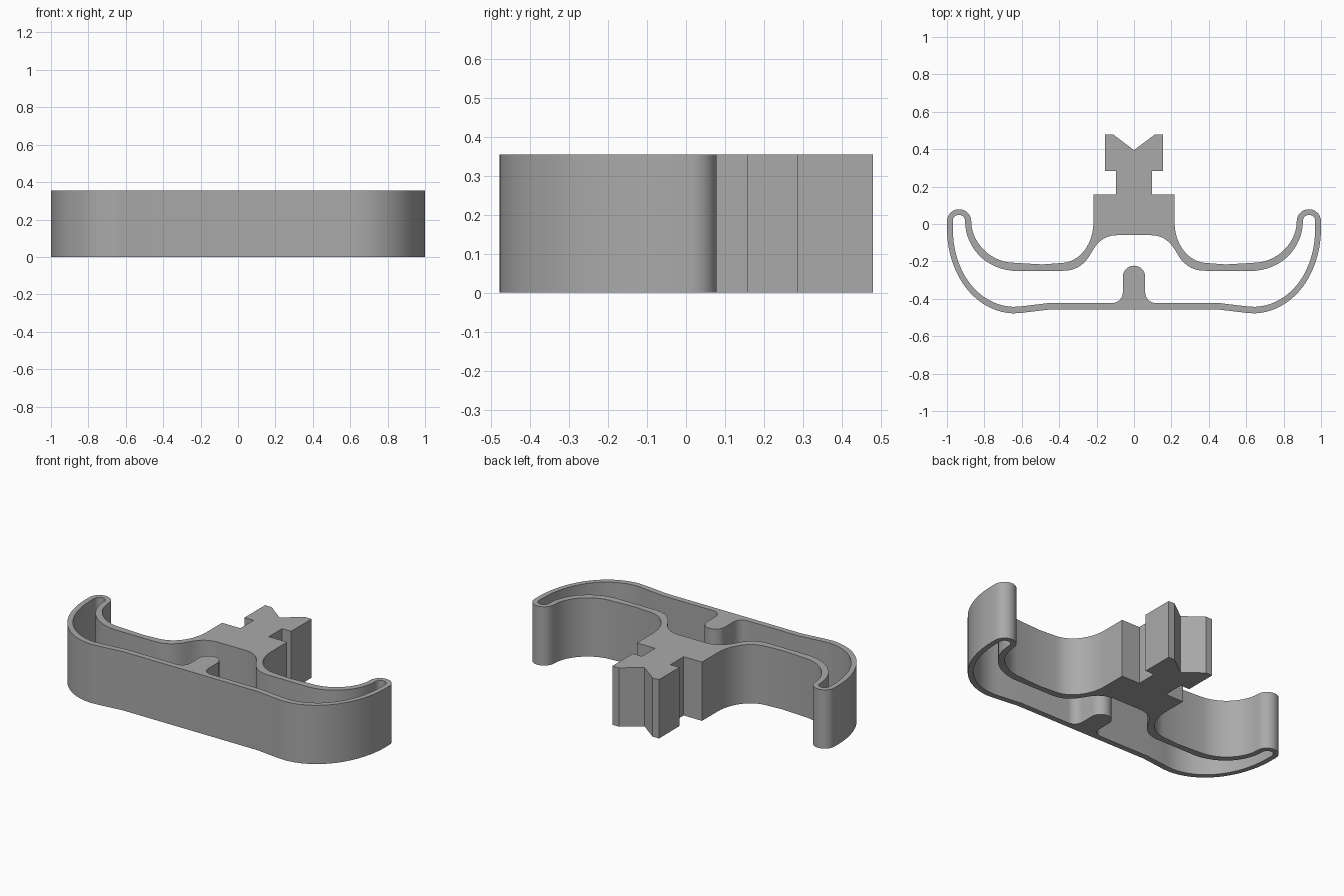
import bpy, bmesh, math
from mathutils import Vector

HEIGHT = 0.354

cube = bpy.data.objects.get("Cube")
if cube:
    bpy.data.objects.remove(cube)


def bezier(a, b, c, d, n=14):
    a, b, c, d = map(Vector, (a, b, c, d))
    ts = [i / n for i in range(n + 1)]
    return [a * (1 - t)**3 + b * 3 * t * (1 - t)**2 + c * 3 * t * t * (1 - t) + d * t**3 for t in ts]


def arc(centre, r, start, end, n=14):
    angles = [math.radians(start + (end - start) * i / n) for i in range(n + 1)]
    return [Vector((centre[0] + r * math.cos(a), centre[1] + r * math.sin(a))) for a in angles]


def mirrored(half):
    """Close a half outline that runs from the centre line to the centre line."""
    half = [Vector(p) for p in half]
    return half + [Vector((-p.x, p.y)) for p in reversed(half[1:-1])]


# Outer outline: notched stem, upper arm, rounded tip, bow, flat front
outer = [(0, .395), (.112, .479), (.155, .479), (.155, .284), (.095, .284),
         (.095, .158), (.217, .158)]
outer += bezier((.217, .01), (.217, -.11), (.29, -.2), (.38, -.208))
outer += [(.49, -.216), (.6, -.21)]
outer += bezier((.66, -.206), (.78, -.195), (.87, -.09), (.87, .013))
outer += arc((.935, .014), .065, 170, 0)
outer += bezier((1, -.02), (1, -.27), (.85, -.47), (.645, -.478), 20)
outer += [(.6, -.475), (.45, -.457), (0, -.457)]

# Inner opening: arch under the stem, slot inside the tip, bumper post
inner = [(0, -.06)]
inner += bezier((.09, -.06), (.15, -.06), (.19, -.09), (.22, -.14))
inner += bezier((.235, -.165), (.27, -.225), (.32, -.25), (.38, -.25))
inner += bezier((.65, -.25), (.81, -.235), (.903, -.11), (.903, .015))
inner += arc((.936, .016), .033, 170, 0)
inner += bezier((.969, -.02), (.969, -.26), (.83, -.436), (.645, -.443), 20)
inner += [(.6, -.44), (.45, -.422)]
inner += arc((.115, -.367), .055, 270, 180, 8)
inner += arc((0, -.283), .06, 0, 90, 10)

# Fill the outline around its opening and extrude it upwards
bm = bmesh.new()
for loop in (mirrored(outer), mirrored(inner)):
    verts = [bm.verts.new((p.x, p.y, 0)) for p in loop]
    for i, v in enumerate(verts):
        bm.edges.new((v, verts[i - 1]))
bmesh.ops.triangle_fill(bm, use_beauty=True, edges=bm.edges[:], normal=(0, 0, 1))
result = bmesh.ops.extrude_face_region(bm, geom=bm.faces[:], use_keep_orig=True)
top = [g for g in result["geom"] if isinstance(g, bmesh.types.BMVert)]
bmesh.ops.translate(bm, verts=top, vec=(0, 0, HEIGHT))
bmesh.ops.recalc_face_normals(bm, faces=bm.faces[:])

mesh = bpy.data.meshes.new("spring_clip")
bm.to_mesh(mesh)
bm.free()
clip = bpy.data.objects.new("spring_clip", mesh)
bpy.context.collection.objects.link(clip)

# Plain grey plastic
grey = bpy.data.materials.new("grey_plastic")
grey.use_nodes = True
colour = (.4, .4, .4, 1)
grey.diffuse_color = colour
grey.node_tree.nodes["Principled BSDF"].inputs["Base Color"].default_value = colour
mesh.materials.append(grey)

bpy.ops.object.select_all(action="DESELECT")
clip.select_set(True)
bpy.context.view_layer.objects.active = clip
bpy.ops.object.shade_smooth_by_angle(angle=math.radians(30))
